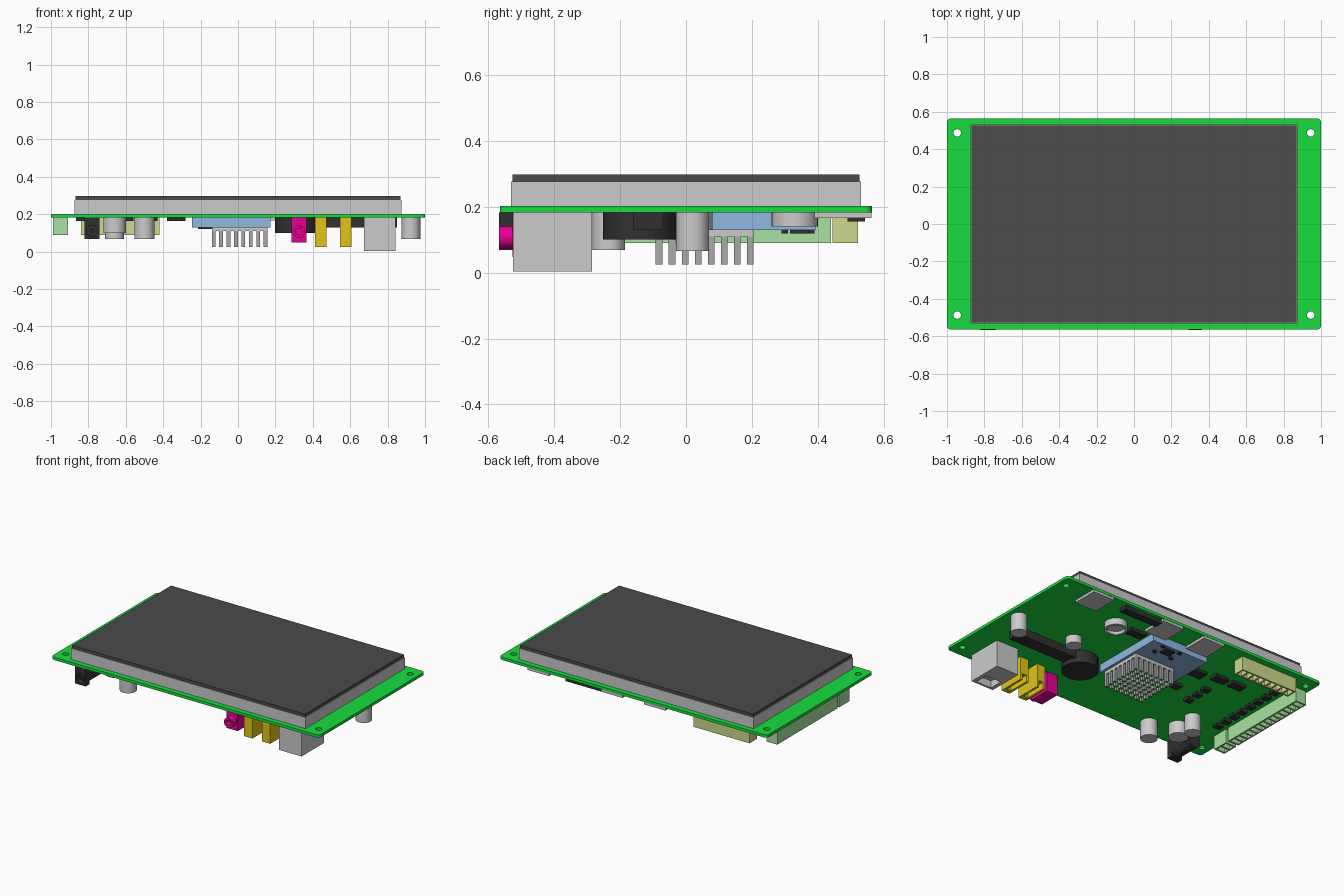
import bpy, bmesh, math
from mathutils import Matrix, Vector

if "Cube" in bpy.data.objects:
    bpy.data.objects.remove(bpy.data.objects["Cube"])

B = 0.183  # underside of the circuit board


def mat(name, r, g, b):
    m = bpy.data.materials.new(name)
    m.diffuse_color = (r, g, b, 1)
    m.use_nodes = True
    m.node_tree.nodes["Principled BSDF"].inputs["Base Color"].default_value = m.diffuse_color
    return m


GREEN = mat("board_green", 0.01, 0.72, 0.05)
DARK = mat("dark_glass", 0.07, 0.07, 0.07)
BLACK = mat("black_plastic", 0.03, 0.03, 0.03)
BLUE = mat("module_blue", 0.28, 0.48, 0.75)
YELLOW = mat("socket_yellow", 0.75, 0.56, 0.01)
PINK = mat("jack_magenta", 0.8, 0.0, 0.3)
MINT = mat("terminal_mint", 0.4, 0.75, 0.36)
LIME = mat("header_lime", 0.62, 0.7, 0.27)


def add_box(bm, x0, x1, y0, y1, z0, z1):
    m = Matrix.Translation(((x0 + x1) / 2, (y0 + y1) / 2, (z0 + z1) / 2))
    bmesh.ops.create_cube(bm, size=1, matrix=m @ Matrix.Diagonal((x1 - x0, y1 - y0, z1 - z0, 1)))


def finish(bm, name, m=None):
    me = bpy.data.meshes.new(name)
    bm.to_mesh(me)
    bm.free()
    o = bpy.data.objects.new(name, me)
    bpy.context.collection.objects.link(o)
    if m:
        me.materials.append(m)
    return o


def boxes(name, lst, m=None):
    bm = bmesh.new()
    for b in lst:
        add_box(bm, *b)
    return finish(bm, name, m)


def box(name, x0, x1, y0, y1, z0, z1, m=None):
    return boxes(name, [(x0, x1, y0, y1, z0, z1)], m)


def cyl(name, a, b, r, m=None, n=40):
    a, b = Vector(a), Vector(b)
    d = b - a
    bm = bmesh.new()
    rot = Vector((0, 0, 1)).rotation_difference(d).to_matrix().to_4x4()
    bmesh.ops.create_cone(bm, cap_ends=True, segments=n, radius1=r, radius2=r, depth=d.length,
                          matrix=Matrix.Translation((a + b) / 2) @ rot)
    o = finish(bm, name, m)
    bpy.context.view_layer.objects.active = o
    o.select_set(True)
    bpy.ops.object.shade_smooth_by_angle(angle=math.radians(35))
    o.select_set(False)
    return o


def cut(o, cutter):
    mod = o.modifiers.new("cut", "BOOLEAN")
    mod.operation, mod.object, mod.solver = "DIFFERENCE", cutter, "EXACT"
    bpy.context.view_layer.objects.active = o
    bpy.ops.object.modifier_apply(modifier=mod.name)
    bpy.data.objects.remove(cutter)


def tray(name, x0, x1, y0, y1, z0, n, axis, m):
    """Connector block with n open cells on its underside."""
    t, w = 0.01, 0.012
    parts = [(x0, x1, y0, y1, z0 + 0.035, B)]
    if axis == "y":
        parts += [(x0, x0 + t, y0, y1, z0, z0 + 0.035), (x1 - t, x1, y0, y1, z0, z0 + 0.035)]
        for i in range(n + 1):
            y = y0 + (y1 - y0 - w) * i / n
            parts.append((x0 + t, x1 - t, y, y + w, z0, z0 + 0.035))
    else:
        parts += [(x0, x1, y0, y0 + t, z0, z0 + 0.035), (x0, x1, y1 - t, y1, z0, z0 + 0.035)]
        for i in range(n + 1):
            x = x0 + (x1 - x0 - w) * i / n
            parts.append((x, x + w, y0 + t, y1 - t, z0, z0 + 0.035))
    return boxes(name, parts, m)


# circuit board with rounded corners and four mounting holes
bm = bmesh.new()
add_box(bm, -1, 1, -0.565, 0.565, B, 0.202)
edges = [e for e in bm.edges if abs(e.verts[0].co.z - e.verts[1].co.z) > 0.01]
bmesh.ops.bevel(bm, geom=edges, offset=0.022, segments=5, profile=0.5, affect="EDGES")
board = finish(bm, "circuit_board", GREEN)
for sx in (-1, 1):
    for sy in (-1, 1):
        x, y = sx * 0.945, sy * 0.487
        cut(board, cyl("hole_cutter", (x, y, 0.1), (x, y, 0.3), 0.02, None, 24))

# display
box("display_body", -0.875, 0.875, -0.531, 0.531, 0.202, 0.277)
box("display_glass", -0.869, 0.869, -0.527, 0.527, 0.277, 0.297, DARK)

# processor module and pin heatsink
box("module_board", -0.245, 0.175, -0.11, 0.393, 0.13, B, BLUE)
box("heatsink_base", -0.14, 0.157, -0.092, 0.205, 0.11, 0.13)
pins = []
for i in range(8):
    for j in range(8):
        x, y = -0.14 + i * 0.0396, -0.092 + j * 0.0396
        pins.append((x, x + 0.02, y, y + 0.02, 0.025, 0.11))
hs = boxes("heatsink_pins", pins)
hs.data.materials.append(mat("heatsink_grey", 0.4, 0.4, 0.4))
hs.data.materials.append(GREEN)
for p in hs.data.polygons:
    p.material_index = 1 if p.normal.z < -0.9 else 0
box("module_chip", -0.01, 0.06, 0.315, 0.375, 0.118, 0.13, BLACK)
for i, (x, y) in enumerate([(-0.04, 0.3), (0.09, 0.3), (-0.04, 0.38), (0.09, 0.38)]):
    box("module_part_%d" % i, x - 0.012, x + 0.012, y - 0.01, y + 0.01, 0.118, 0.13, BLACK)
box("module_bar", -0.215, -0.14, 0.0, 0.04, 0.12, 0.13, BLACK)

# capacitors, choke and cell holder
for i, (x, y, r, z) in enumerate([(-0.5, -0.455, 0.053, 0.068), (-0.66, -0.235, 0.05, 0.068),
                                  (-0.66, -0.37, 0.06, 0.1), (0.925, 0.02, 0.05, 0.066),
                                  (0.5, 0.03, 0.05, 0.13)]):
    cyl("capacitor_%d" % i, (x, y, B), (x, y, z), r)
cyl("choke", (0.31, -0.14, B), (0.31, -0.14, 0.1), 0.112, BLACK)
holder = cyl("cell_holder", (0.42, 0.33, B), (0.42, 0.33, 0.14), 0.07)
cut(holder, cyl("cell_cutter", (0.42, 0.33, 0.16), (0.42, 0.33, 0.1), 0.055))
box("slot_bar", 0.4, 0.85, -0.16, -0.07, 0.13, B, BLACK)

# network socket with recess underneath
net = box("network_socket", 0.675, 0.842, -0.525, -0.285, 0.003, B)
cut(net, box("net_cutter", 0.7, 0.815, -0.51, -0.42, -0.05, 0.05))

# two yellow sockets with a groove underneath
for i, x in enumerate((0.443, 0.576)):
    s = box("yellow_socket_%d" % i, x - 0.031, x + 0.031, -0.523, -0.345, 0.025, B, YELLOW)
    cut(s, box("groove_cutter", x - 0.016, x + 0.016, -0.49, -0.3, 0, 0.07))

# audio jack
box("audio_body", 0.285, 0.367, -0.527, -0.38, 0.048, B, PINK)
barrel = cyl("audio_barrel", (0.326, -0.526, 0.107), (0.326, -0.567, 0.107), 0.034, PINK)
cut(barrel, cyl("audio_cutter", (0.326, -0.53, 0.107), (0.326, -0.6, 0.107), 0.018))

# power jack
face = box("power_face", -0.82, -0.74, -0.567, -0.525, 0.068, B, BLACK)
cut(face, cyl("power_cutter", (-0.78, -0.53, 0.11), (-0.78, -0.6, 0.11), 0.03))
cyl("power_pin", (-0.78, -0.53, 0.11), (-0.78, -0.56, 0.11), 0.01, BLACK, 16)
box("power_body", -0.82, -0.74, -0.525, -0.36, 0.11, B, BLACK)
cyl("power_barrel", (-0.78, -0.525, 0.11), (-0.78, -0.36, 0.11), 0.039, BLACK)

# terminal blocks and header
tray("terminal_long", -0.99, -0.91, -0.2, 0.44, 0.09, 14, "y", MINT)
tray("terminal_short", -0.99, -0.91, -0.33, -0.22, 0.09, 2, "y", MINT)
tray("header", -0.84, -0.42, 0.445, 0.522, 0.09, 9, "x", LIME)

# card slots along the back edge and flat connector
for i, x in enumerate((0.71, 0.16, -0.16)):
    box("card_slot_%d" % i, x - 0.08, x + 0.08, 0.39, 0.563, 0.166, B)
box("flat_connector", 0.24, 0.52, 0.49, 0.543, 0.155, B, BLACK)

# small chips
chips = [(0.265, 0.33, 0.12, 0.06), (-0.33, 0.2, 0.1, 0.07), (-0.48, 0.233, 0.1, 0.06),
         (-0.61, 0.236, 0.1, 0.06), (-0.33, 0.0, 0.06, 0.05)]
chips += [(-0.5, y, 0.05, 0.04) for y in (-0.08, 0.0, 0.08)]
chips += [(-0.84, -0.21 + 0.0757 * i, 0.05, 0.04) for i in range(8)]
for i, (x, y, w, d) in enumerate(chips):
    box("chip_%d" % i, x - w / 2, x + w / 2, y - d / 2, y + d / 2, 0.163, B, BLACK)
